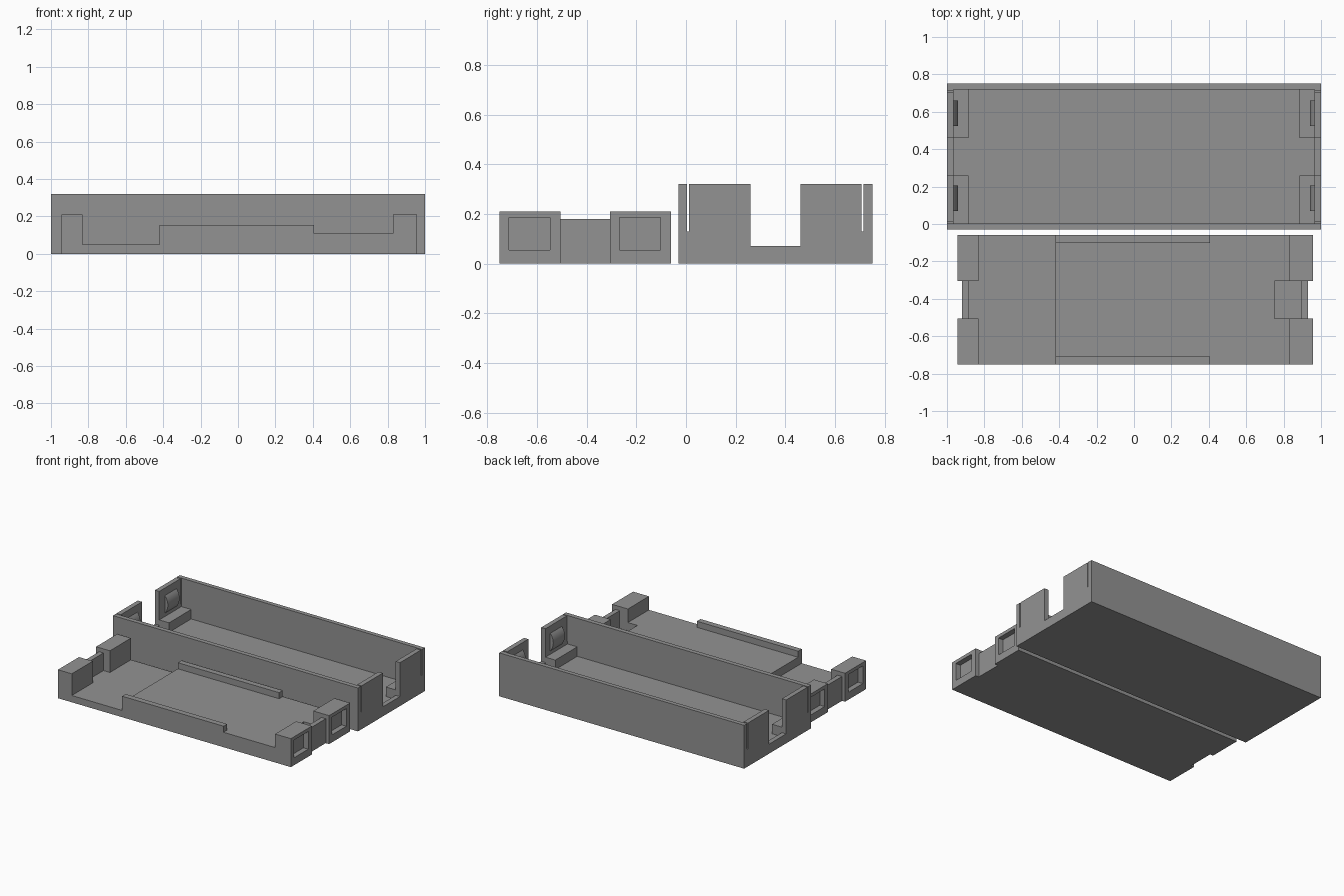
import bpy, bmesh, math
from mathutils import Vector

if "Cube" in bpy.data.objects:
    bpy.data.objects.remove(bpy.data.objects["Cube"])

grey = bpy.data.materials.new("mid grey plastic")
grey.diffuse_color = (0.29, 0.29, 0.29, 1)
grey.use_nodes = True
grey.node_tree.nodes["Principled BSDF"].inputs["Base Color"].default_value = grey.diffuse_color


def prism(name, pts, axis, lo, hi):
    """Extrude a 2D profile along an axis (the other two axes in x, y, z order)."""
    def place(p, d):
        c = list(p)
        c.insert("xyz".index(axis), d)
        return Vector(c)
    bm = bmesh.new()
    face = bm.faces.new([bm.verts.new(place(p, lo)) for p in pts])
    ext = bmesh.ops.extrude_face_region(bm, geom=[face])
    verts = [v for v in ext["geom"] if isinstance(v, bmesh.types.BMVert)]
    bmesh.ops.translate(bm, verts=verts, vec=place((0, 0), hi - lo))
    bmesh.ops.recalc_face_normals(bm, faces=bm.faces)
    mesh = bpy.data.meshes.new(name)
    bm.to_mesh(mesh)
    bm.free()
    mesh.materials.append(grey)
    ob = bpy.data.objects.new(name, mesh)
    bpy.context.collection.objects.link(ob)
    return ob


def box(name, x0, x1, y0, y1, z0, z1):
    return prism(name, [(x0, y0), (x1, y0), (x1, y1), (x0, y1)], "z", z0, z1)


def carve(ob, cutters):
    """Subtract every cutter from the object, then remove the cutters."""
    for cut in cutters:
        cut.hide_render = True
        mod = ob.modifiers.new("cut", "BOOLEAN")
        mod.operation = "DIFFERENCE"
        mod.solver = "EXACT"
        mod.object = cut
    bpy.context.view_layer.update()
    deps = bpy.context.evaluated_depsgraph_get()
    mesh = bpy.data.meshes.new_from_object(ob.evaluated_get(deps))
    ob.modifiers.clear()
    ob.data = mesh
    for cut in cutters:
        bpy.data.objects.remove(cut)


# Tray: open box whose lower cavity is a cross, leaving four corner pads
y_in0, y_in1, n0, n1 = 0.004, 0.718, 0.26, 0.46
cross = [(-0.885, y_in0), (0.885, y_in0), (0.885, n0), (0.965, n0),
         (0.965, n1), (0.885, n1), (0.885, y_in1), (-0.885, y_in1),
         (-0.885, n1), (-0.965, n1), (-0.965, n0), (-0.885, n0)]
tray = box("tray", -1, 1, -0.03, 0.75, 0, 0.32)
carve(tray, [
    box("upper_cavity", -0.965, 0.965, y_in0, y_in1, 0.11, 0.5),
    prism("lower_cavity", cross, "z", 0.04, 0.2),
    box("end_notches", -1.1, 1.1, n0, n1, 0.07, 0.5),
    box("front_slits", -1.1, 1.1, y_in0, 0.012, 0.13, 0.5),
    box("back_slits", -1.1, 1.1, 0.706, 0.715, 0.13, 0.5),
])

# Rounded snap bumps on the inside of the end walls
half, depth = 0.065, 0.025
radius = (half ** 2 + depth ** 2) / (2 * depth)
span = math.asin(half / radius)
for side in (-1, 1):
    arc = []
    for i in range(13):
        a = -span + 2 * span * i / 12
        arc.append((side * (0.965 - depth + radius * (1 - math.cos(a))),
                    0.20 + radius * math.sin(a)))
    for label, y in (("front", 0.137), ("back", 0.593)):
        bump = prism(f"snap_bump_{label}_{'right' if side > 0 else 'left'}",
                     arc, "y", y - 0.068, y + 0.068)
        bpy.ops.object.select_all(action="DESELECT")
        bump.select_set(True)
        bpy.context.view_layer.objects.active = bump
        bpy.ops.object.shade_smooth_by_angle(angle=math.radians(30))

# Lid: stepped side profile with end blocks, stepped floor and two rails
profile = [(-0.945, 0), (0.957, 0), (0.957, 0.21), (0.828, 0.21),
           (0.828, 0.11), (0.407, 0.11), (0.407, 0.155), (-0.42, 0.155),
           (-0.42, 0.05), (-0.832, 0.05), (-0.832, 0.21), (-0.945, 0.21)]
lid = prism("lid", profile, "y", -0.75, -0.06)
m0, m1 = -0.505, -0.305
cutters = [
    box("channel", -0.6, 0.6, -0.708, -0.102, 0.11, 0.4),
    # gaps between the end blocks, leaving a thin lower wall
    box("left_gap", -1.1, -0.92, m0, m1, -0.1, 0.4),
    box("left_wall_top", -1.1, -0.8, m0, m1, 0.18, 0.4),
    box("left_pocket", -0.885, -0.7, m0, m1, 0.05, 0.4),
    box("right_gap", 0.93, 1.1, m0, m1, -0.1, 0.4),
    box("right_wall_top", 0.8, 1.1, m0, m1, 0.18, 0.4),
    box("right_pocket", 0.75, 0.895, m0, m1, 0.05, 0.4),
]
# Snap windows in the outer faces of the end blocks
for y0, y1 in ((-0.712, -0.547), (-0.268, -0.103)):
    cutters.append(box("window", 0.918, 1.1, y0, y1, 0.055, 0.185))
    cutters.append(box("window", -1.1, -0.906, y0, y1, 0.055, 0.185))
carve(lid, cutters)
